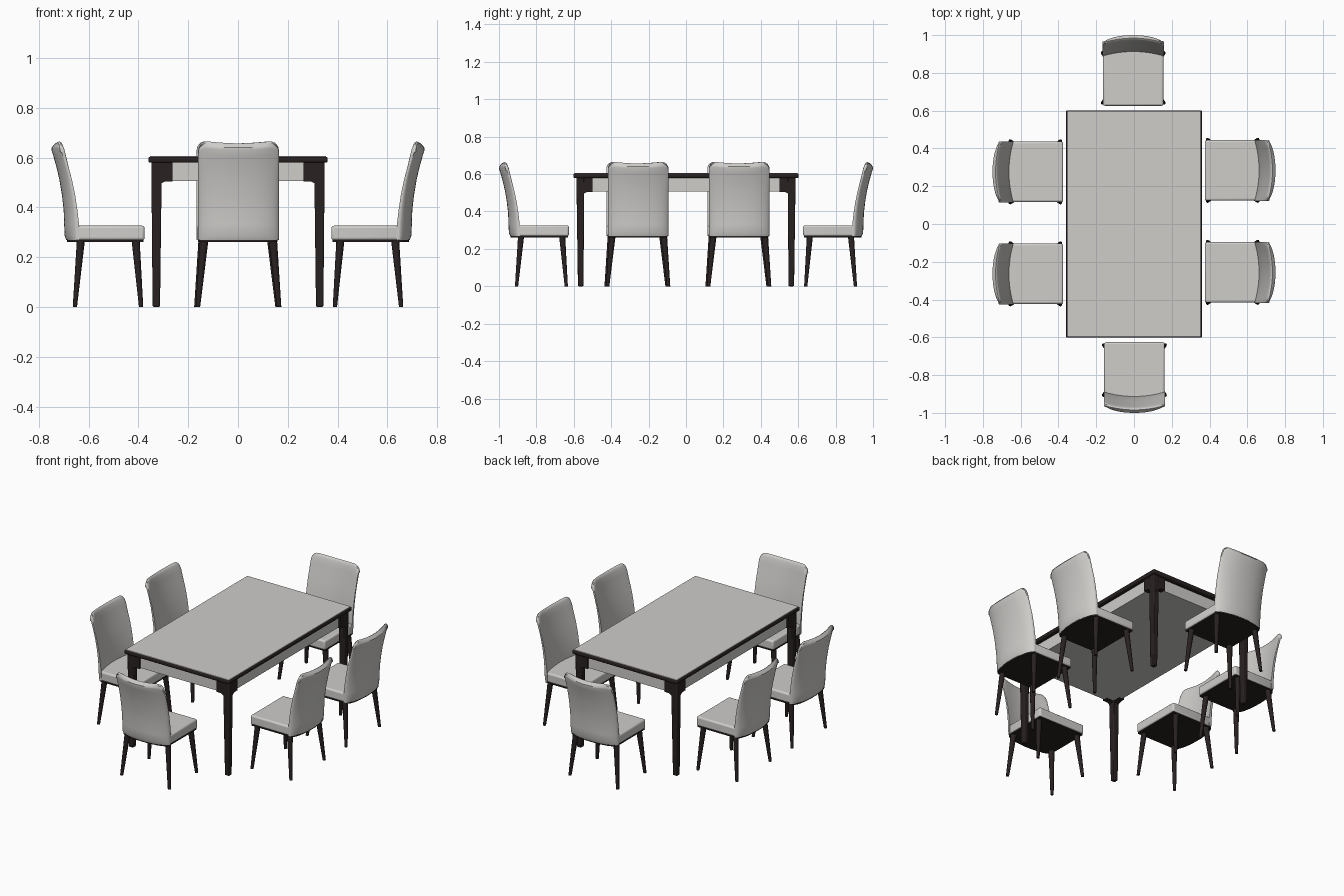
import bpy, bmesh, math
from mathutils import Vector, Matrix

if "Cube" in bpy.data.objects:
    bpy.data.objects.remove(bpy.data.objects["Cube"])


def material(name, col):
    m = bpy.data.materials.new(name)
    m.diffuse_color = (*col, 1)
    m.use_nodes = True
    m.node_tree.nodes["Principled BSDF"].inputs["Base Color"].default_value = m.diffuse_color
    return m


LIGHT = material("pale grey", (0.62, 0.61, 0.59))
DARK = material("dark brown wood", (0.022, 0.015, 0.015))


def finish(bm, name, mat, bevel=0, segs=3, matrix=None):
    if matrix:
        bm.transform(matrix)
    bmesh.ops.recalc_face_normals(bm, faces=bm.faces)
    me = bpy.data.meshes.new(name)
    bm.to_mesh(me)
    bm.free()
    me.materials.append(mat)
    ob = bpy.data.objects.new(name, me)
    bpy.context.collection.objects.link(ob)
    if bevel:
        b = ob.modifiers.new("bevel", 'BEVEL')
        b.width, b.segments, b.limit_method = bevel, segs, 'ANGLE'
        b.angle_limit = math.radians(40)
    bpy.ops.object.select_all(action='DESELECT')
    ob.select_set(True)
    bpy.context.view_layer.objects.active = ob
    bpy.ops.object.shade_smooth_by_angle(angle=math.radians(40))
    return ob


def box(name, mat, lo, hi, bevel=0):
    lo, hi = Vector(lo), Vector(hi)
    bm = bmesh.new()
    bmesh.ops.create_cube(bm, size=1)
    for v in bm.verts:
        v.co = Vector(v.co[i] * (hi[i] - lo[i]) + (lo[i] + hi[i]) / 2 for i in range(3))
    return finish(bm, name, mat, bevel)


def prism(name, mat, pts, offset, bevel=0, matrix=None):
    """Extrude a polygon of 3D points along an offset."""
    bm = bmesh.new()
    f = bm.faces.new([bm.verts.new(p) for p in pts])
    r = bmesh.ops.extrude_face_region(bm, geom=[f])
    bmesh.ops.translate(bm, vec=offset, verts=[e for e in r['geom'] if isinstance(e, bmesh.types.BMVert)])
    return finish(bm, name, mat, bevel, matrix=matrix)


def taper(name, mat, top, bottom, r1, r2, sides, turn=0, bevel=0, matrix=None):
    """Straight tapered leg between two points with level ends."""
    bm = bmesh.new()
    rings = []
    for c, r in ((top, r1), (bottom, r2)):
        rings.append([bm.verts.new((c[0] + r * math.cos(turn + 2 * math.pi * i / sides),
                                    c[1] + r * math.sin(turn + 2 * math.pi * i / sides), c[2]))
                      for i in range(sides)])
    for i in range(sides):
        j = (i + 1) % sides
        bm.faces.new((rings[0][i], rings[0][j], rings[1][j], rings[1][i]))
    bm.faces.new(rings[0])
    bm.faces.new(rings[1])
    return finish(bm, name, mat, bevel, 2, matrix)


# ---- table ----
box("table_top_rim", DARK, (-0.36, -0.602, 0.579), (0.36, 0.602, 0.603), 0.008)
box("table_top_panel", LIGHT, (-0.354, -0.596, 0.595), (0.354, 0.596, 0.606), 0.002)
box("table_apron", LIGHT, (-0.335, -0.573, 0.506), (0.335, 0.573, 0.582))

for sx in (-1, 1):
    for sy in (-1, 1):
        # tapered square post
        taper("table_leg", DARK, (sx * 0.327, sy * 0.565, 0.585), (sx * 0.328, sy * 0.563, 0),
              0.030, 0.021, 4, math.pi / 4, 0.005)
        # curved brackets spreading along both aprons
        arc = [(0.043 - 0.036 * math.sin(a), 0.468 + 0.036 * math.cos(a))
               for a in (i * math.pi / 12 for i in range(7))]
        shape = [(0, 0.58), (0.064, 0.58), (0.064, 0.504)] + arc + [(0, 0.468)]
        prism("leg_bracket_x", DARK, [(sx * (0.328 - d), sy * 0.585, z) for d, z in shape],
              (0, -sy * 0.034, 0))
        prism("leg_bracket_y", DARK, [(sx * 0.347, sy * (0.565 - d), z) for d, z in shape],
              (-sx * 0.034, 0, 0))

# ---- chairs: local x across, local y outward from the table ----
# backrest side profile: height, inner depth at the sides, outer depth at the middle
LEVELS = [(0.268, 0.262, 0.314), (0.285, 0.262, 0.321), (0.33, 0.263, 0.323), (0.39, 0.270, 0.325),
          (0.45, 0.279, 0.332), (0.51, 0.291, 0.342), (0.56, 0.302, 0.353), (0.61, 0.313, 0.366),
          (0.638, 0.319, 0.374)]
CROWN = [(0.648, 0.323, 0.374), (0.657, 0.327, 0.367), (0.661, 0.334, 0.355)]
W = 0.162


def backrest(matrix):
    bm = bmesh.new()
    cols = []
    n = 28
    for i in range(n + 1):
        a = math.sin(math.pi / 2 * (2 * i / n - 1))
        bow = 0.024 * (1 - a * a)
        fat = 0.25 + 0.75 * math.sqrt(max(0, 1 - abs(a) ** 3.5))
        # top edge: low dip in the middle, rounded corners
        drop = 0.008 * math.cos(min(1, abs(a) / 0.8) * math.pi / 2) - 0.004
        if abs(a) > 0.78:
            t = (abs(a) - 0.78) / 0.22
            drop += 0.036 * (1 - math.sqrt(max(0, 1 - t * t)))
        rows = LEVELS + CROWN
        inner, outer = [], []
        for z, vi, vo in rows:
            k = max(0, (z - 0.5) / 0.161)
            zz = z - drop * k
            p = vi + bow
            q = vi + (vo - vi - 0.024) * fat + bow
            q = max(q, p + 0.006)
            inner.append((a * W, p, zz))
            outer.append((a * W, q, zz - 0.006 * k * k))
        loop = inner + outer[::-1]
        cols.append([bm.verts.new(p) for p in loop])
    m = len(cols[0])
    for c, d in zip(cols, cols[1:]):
        for j in range(m):
            bm.faces.new((c[j], c[(j + 1) % m], d[(j + 1) % m], d[j]))
    h = m // 2
    for c in (cols[0], cols[-1]):
        for j in range(h - 1):
            bm.faces.new((c[j], c[j + 1], c[m - 2 - j], c[m - 1 - j]))
    finish(bm, "chair_back", LIGHT, matrix=matrix)


def seat_plan(w, front, side, bulge, z):
    """Seat outline with a rear edge bowed outward."""
    rear = [(w * math.cos(math.pi * i / 16), side + bulge * math.sin(math.pi * i / 16) ** 0.8, z)
            for i in range(17)]
    return [(-w, front, z), (w, front, z)] + rear


def chair(x, y, angle):
    M = Matrix.Translation((x, y, 0)) @ Matrix.Rotation(angle, 4, 'Z')
    prism("seat", LIGHT, seat_plan(0.160, 0, 0.268, 0.03, 0.268), (0, 0, 0.058), 0.010, M)
    prism("seat_base", DARK, seat_plan(0.156, 0.005, 0.266, 0.046, 0.261), (0, 0, 0.0075), 0, M)
    backrest(M)
    for s in (-1, 1):
        taper("front_leg", DARK, (s * 0.138, 0.036, 0.266), (s * 0.163, 0.014, 0), 0.017, 0.009, 10, matrix=M)
        taper("rear_leg", DARK, (s * 0.138, 0.256, 0.266), (s * 0.163, 0.280, 0), 0.017, 0.009, 10, matrix=M)


chair(-0.004, 0.626, 0)
chair(0.002, -0.626, math.pi)
for cy in (0.284, -0.256):
    chair(0.375, cy, -math.pi / 2)
for cy in (0.276, -0.264):
    chair(-0.375, cy, math.pi / 2)
